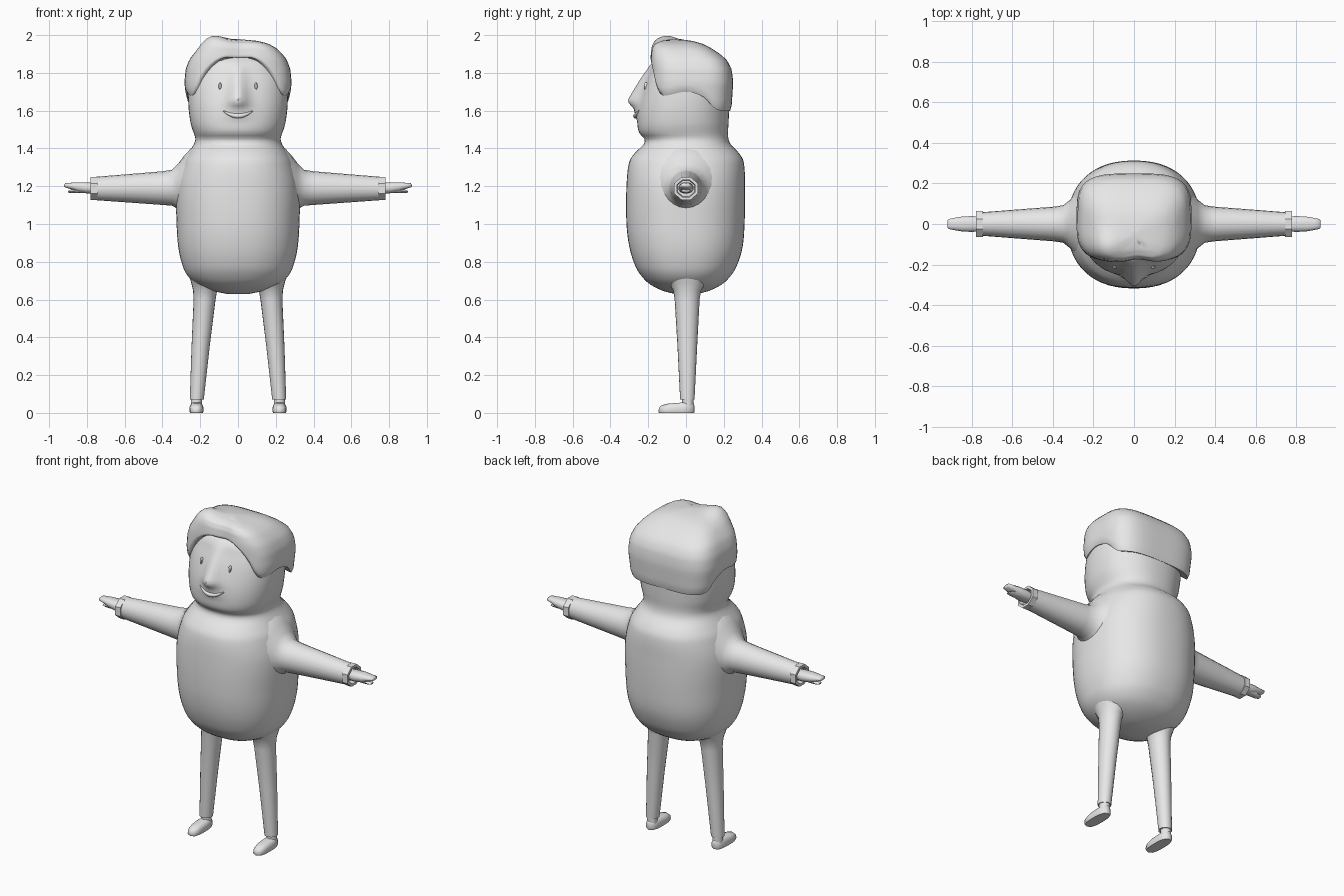
import bpy, bmesh, math

if "Cube" in bpy.data.objects:
    bpy.data.objects.remove(bpy.data.objects["Cube"])

grey = bpy.data.materials.new("plain_grey")
grey.diffuse_color = (0.8, 0.8, 0.8, 1)
grey.use_nodes = True
grey.node_tree.nodes["Principled BSDF"].inputs["Base Color"].default_value = grey.diffuse_color


def lerp_table(rows, z, smooth=True):
    """Interpolate every column of a table keyed on its first column."""
    if z <= rows[0][0]:
        return rows[0][1:]
    for i in range(len(rows) - 1):
        a, b = rows[i], rows[i + 1]
        if z <= b[0]:
            h = b[0] - a[0]
            t = (z - a[0]) / h
            if not smooth:
                return [p + (q - p) * t for p, q in zip(a[1:], b[1:])]
            p0, p3 = rows[max(i - 1, 0)], rows[min(i + 2, len(rows) - 1)]
            out = []
            for c in range(1, len(a)):
                m0 = (b[c] - p0[c]) / (b[0] - p0[0]) * h
                m1 = (p3[c] - a[c]) / (p3[0] - a[0]) * h
                out.append((2*t**3 - 3*t*t + 1) * a[c] + (t**3 - 2*t*t + t) * m0
                           + (3*t*t - 2*t**3) * b[c] + (t**3 - t*t) * m1)
            return out
    return rows[-1][1:]


def loft(name, rings, angle=50, cap=True):
    """Skin a list of closed rings that have equal point counts."""
    bm = bmesh.new()
    vs = [[bm.verts.new(p) for p in r] for r in rings]
    n = len(vs[0])
    for a, b in zip(vs, vs[1:]):
        for i in range(n):
            j = (i + 1) % n
            bm.faces.new((a[i], a[j], b[j], b[i]))
    if cap:
        bm.faces.new(vs[0][::-1])
        bm.faces.new(vs[-1])
    bmesh.ops.recalc_face_normals(bm, faces=bm.faces)
    me = bpy.data.meshes.new(name)
    bm.to_mesh(me)
    bm.free()
    ob = bpy.data.objects.new(name, me)
    bpy.context.collection.objects.link(ob)
    me.materials.append(grey)
    bpy.ops.object.select_all(action='DESELECT')
    ob.select_set(True)
    bpy.context.view_layer.objects.active = ob
    bpy.ops.object.shade_smooth_by_angle(angle=math.radians(angle))
    return ob


def oval(phi, w, d, n):
    """Superellipse point at angle phi, measured from the front (-y)."""
    s, c = math.sin(phi), math.cos(phi)
    r = ((abs(s) / w) ** n + (abs(c) / d) ** n) ** (-1 / n)
    return r * s, -r * c


def angles(n):
    return [2 * math.pi * i / n for i in range(n)]


# Body and head: z, half width, front depth, back depth
BODY = [(.63, .06, .06, .06), (.645, .13, .12, .12), (.68, .215, .19, .19),
        (.72, .262, .232, .232), (.77, .29, .265, .265), (.87, .315, .298, .298),
        (1.0, .325, .315, .31), (1.2, .325, .315, .312), (1.33, .29, .30, .305),
        (1.38, .26, .267, .277), (1.42, .235, .225, .237), (1.45, .225, .22, .225),
        (1.48, .234, .247, .222), (1.53, .25, .257, .225), (1.62, .262, .25, .228),
        (1.72, .262, .225, .225), (1.8, .25, .195, .22), (1.86, .21, .168, .2),
        (1.91, .1, .1, .1)]
# Nose ridge: z, height, width
NOSE = [(1.54, 0, .07), (1.61, .025, .06), (1.65, .067, .05),
        (1.73, .043, .045), (1.8, .024, .04), (1.87, 0, .04)]


def body_point(phi, z):
    w, f, b = lerp_table(BODY, z)
    x, y = oval(phi, w, (f + b) / 2, 2.3)
    y += (b - f) / 2
    if y < 0:
        h, s = lerp_table(NOSE, z, False)
        y -= h * math.exp(-(x / s) ** 2)
    return x, y, z


def face_y(x, z):
    """Depth of the face surface at a given x and z."""
    lo, hi = 0.0, 1.3
    for _ in range(30):
        mid = (lo + hi) / 2
        lo, hi = (mid, hi) if body_point(mid, z)[0] < abs(x) else (lo, mid)
    return body_point(lo, z)[1]


zs = [.63, .636] + [.645 + i * (1.91 - .645) / 80 for i in range(81)]
loft("body_and_head", [[body_point(a, z) for a in angles(64)] for z in zs])

# Hair: lower edge by angle from the front, then outer shape by height
EDGE = [(0, 1.88), (20, 1.88), (32, 1.855), (43, 1.79), (52, 1.70), (60, 1.68),
        (84, 1.70), (104, 1.67), (116, 1.612), (130, 1.60), (180, 1.60)]
HAIR = [(1.6, .268, .18, .24), (1.75, .284, .188, .25), (1.82, .277, .188, .242),
        (1.87, .258, .19, .215), (1.90, .235, .188, .18), (1.93, .205, .184, .135),
        (1.955, .16, .172, .085), (1.97, .1, .14, .03), (1.978, .01, .06, -.04)]


def hair_point(phi, u, inset=1.0):
    deg = math.degrees(phi)
    low = lerp_table(EDGE, min(deg, 360 - deg))[0]
    z = low + u * (1.978 - low)
    w, f, b = lerp_table(HAIR, z, False)
    x, y = oval(phi, w * inset, (f + b) / 2 * inset, 3.6)
    y += (b - f) / 2
    # swept-up tuft on one side of the fringe
    g = math.exp(-((x + .14) / .075) ** 2 - ((y + .11) / .08) ** 2)
    z += .035 * g * max(0, min(1, (z - 1.88) / .06))
    # shallow dip in the middle of the fringe
    if y < -.1:
        y += .014 * math.exp(-((x - .02) / .06) ** 2)
    return x, y, z


levels = [math.sin(i / 22 * math.pi / 2) for i in range(23)]
ring = angles(80)
loft("hair", [[hair_point(a, .05, .82) for a in ring], [hair_point(a, 0, .97) for a in ring]]
     + [[hair_point(a, u) for a in ring] for u in levels[1:]], 60)

# Smile: a thin tapered lip following the face
path = []
for i in range(17):
    t = i / 8 - 1
    x, z = .08 * t, 1.572 + .028 * t * t
    path.append((x, face_y(x, z), z, .003 + .010 * (1 - t * t)))
loft("smiling_lip", [[(x, y - r * math.cos(a), z + r * math.sin(a)) for a in angles(10)]
                     for x, y, z, r in path])


def x_rings(sx, rows, n, power=2.0, off=0.0):
    """Rings along x: x, centre z, half depth, half height."""
    return [[(sx * x, oval(a + off, ry, rz, power)[0], zc + oval(a + off, ry, rz, power)[1])
             for a in angles(n)] for x, zc, ry, rz in rows]


def z_rings(rows, n, power=2.0):
    """Rings along z: z, centre x, centre y, half width, half depth."""
    return [[(cx + oval(a, w, d, power)[0], cy + oval(a, w, d, power)[1], z)
             for a in angles(n)] for z, cx, cy, w, d in rows]


for side, sx in (("left", 1), ("right", -1)):
    # Eye
    ey = face_y(.095, 1.73)
    loft(side + "_eye", [[(sx * .095 + k * .008 * math.sin(a), ey + dy, 1.73 + k * .02 * math.cos(a))
                          for a in angles(14)] for k, dy in ((1, .01), (1, -.003), (.7, -.008))])
    # Sleeve flaring into the shoulder
    loft(side + "_sleeve", x_rings(sx, [
        (.2, 1.215, .235, .215), (.25, 1.212, .195, .187), (.285, 1.207, .155, .155),
        (.315, 1.2, .12, .122), (.35, 1.192, .092, .095), (.40, 1.19, .085, .089),
        (.75, 1.188, .058, .062)], 20), 60)
    # Cuff band
    loft(side + "_cuff", x_rings(sx, [
        (.745, 1.188, .056, .05), (.745, 1.188, .07, .064), (.78, 1.188, .07, .064),
        (.78, 1.188, .054, .048), (.752, 1.188, .05, .044)], 8, off=math.pi / 8), 30)
    # Hand with one long upper finger block and a shorter lower one
    loft(side + "_hand", x_rings(sx, [
        (.74, 1.19, .034, .026), (.80, 1.191, .04, .029), (.85, 1.196, .037, .025),
        (.89, 1.202, .031, .016), (.915, 1.205, .026, .011), (.92, 1.204, .022, .005)], 14, 2.6))
    loft(side + "_finger", x_rings(sx, [
        (.80, 1.183, .026, .017), (.85, 1.178, .025, .014), (.885, 1.173, .022, .009),
        (.9, 1.170, .016, .004)], 12, 2.6))
    # Leg flaring into the hip
    loft(side + "_leg", z_rings([
        (.07, sx * .218, .007, .037, .038), (.35, sx * .198, .007, .048, .052),
        (.60, sx * .177, .006, .058, .066), (.65, sx * .174, .006, .064, .074),
        (.69, sx * .168, .005, .08, .1), (.73, sx * .16, 0, .1, .13)], 20), 60)
    # Ankle
    loft(side + "_ankle", z_rings([(.03, sx * .22, .01, .03, .03),
                                   (.075, sx * .22, .01, .03, .03)], 16))
    # Shoe, lower at the toe than at the heel
    shoe = z_rings([(0, sx * .22, -.05, .034, .093), (.008, sx * .22, -.05, .037, .096),
                    (.03, sx * .22, -.049, .036, .094), (.044, sx * .22, -.044, .029, .084),
                    (.05, sx * .22, -.035, .016, .062)], 24, 2.8)
    loft(side + "_shoe", [[(x, y, z * (1.05 + 1.6 * (y + .05))) for x, y, z in r] for r in shoe])
